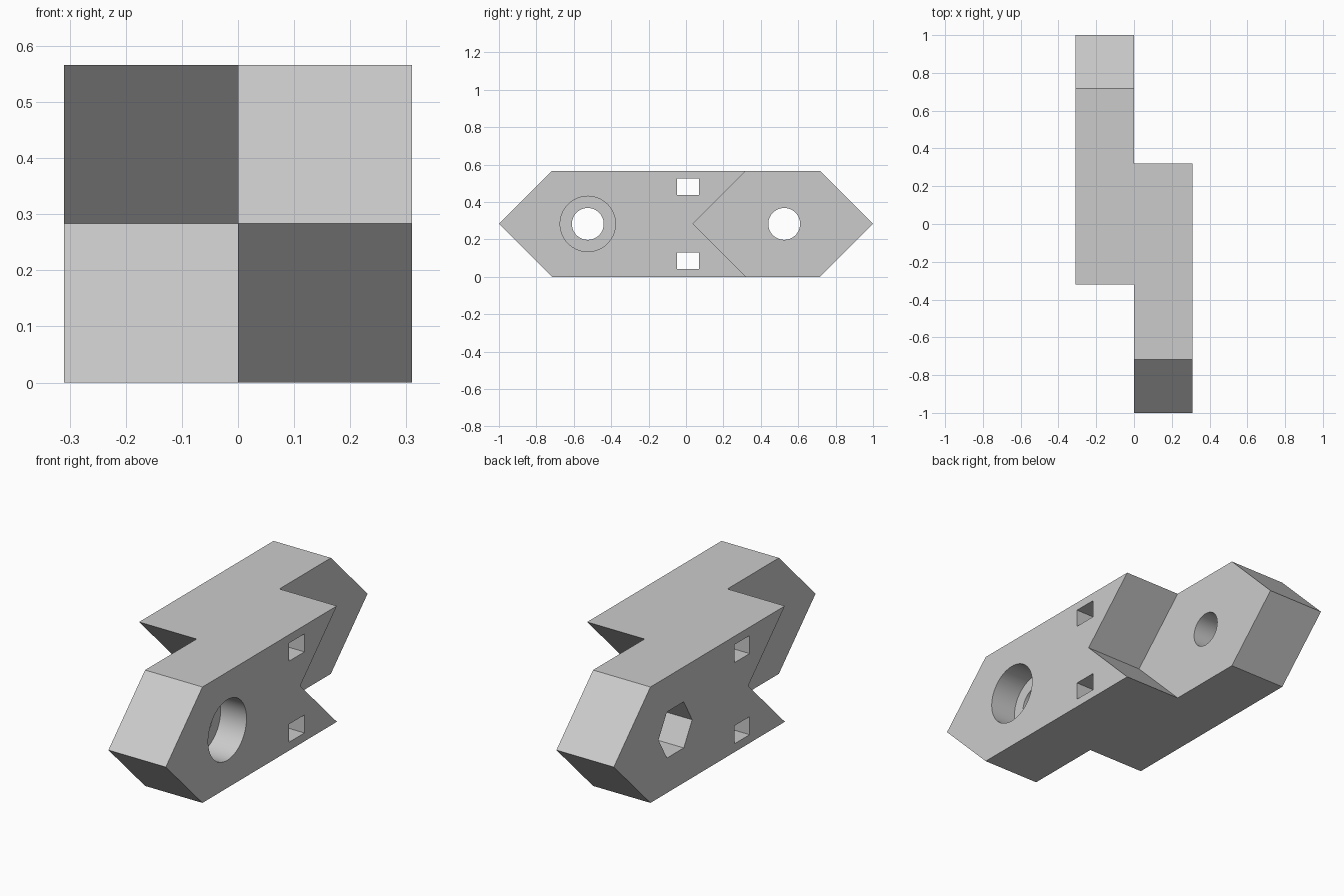
import bpy
import bmesh
from math import pi, radians
from mathutils import Matrix

if "Cube" in bpy.data.objects:
    bpy.data.objects.remove(bpy.data.objects["Cube"])

HALF_WIDTH = 0.31
HEIGHT = 0.566
MID = HEIGHT / 2
BOLT_Y = 0.525

grey = bpy.data.materials.new("light grey")
grey.use_nodes = True
colour = (0.6, 0.6, 0.6, 1)
grey.diffuse_color = colour
grey.node_tree.nodes["Principled BSDF"].inputs["Base Color"].default_value = colour


def finish(name, bm):
    bmesh.ops.recalc_face_normals(bm, faces=bm.faces)
    mesh = bpy.data.meshes.new(name)
    bm.to_mesh(mesh)
    bm.free()
    mesh.materials.append(grey)
    obj = bpy.data.objects.new(name, mesh)
    bpy.context.collection.objects.link(obj)
    return obj


def arrow_plate(name, side):
    """Plate with a pointed end and a matching V notch; side picks the half."""
    profile = [(-1, MID), (-0.717, HEIGHT), (0.32, HEIGHT),
               (0.037, MID), (0.32, 0), (-0.717, 0)]
    bm = bmesh.new()
    face = bm.faces.new([bm.verts.new((0, y * side, z)) for y, z in profile])
    ext = bmesh.ops.extrude_face_region(bm, geom=[face])["geom"]
    moved = [v for v in ext if isinstance(v, bmesh.types.BMVert)]
    bmesh.ops.translate(bm, verts=moved, vec=(HALF_WIDTH * side, 0, 0))
    return finish(name, bm)


def bore(name, sides, radius, y, x0, x1):
    """Prism along x, with a corner pointing along y."""
    bm = bmesh.new()
    bmesh.ops.create_cone(bm, cap_ends=True, segments=sides, radius1=radius,
                          radius2=radius, depth=x1 - x0)
    turn = Matrix.Rotation(pi / 2, 4, 'Y')
    if sides == 6:
        turn = turn @ Matrix.Rotation(radians(30), 4, 'Z') @ Matrix.Rotation(radians(-30), 4, 'Z')
    bmesh.ops.transform(bm, verts=bm.verts,
                        matrix=Matrix.Translation(((x0 + x1) / 2, y, MID)) @ turn)
    return finish(name, bm)


def slot(name, z):
    bm = bmesh.new()
    bmesh.ops.create_cube(bm, size=1)
    bmesh.ops.transform(bm, verts=bm.verts, matrix=Matrix.Translation((0, 0.011, z))
                        @ Matrix.Diagonal((1, 0.118, 0.088, 1)))
    return finish(name, bm)


def combine(target, other, operation):
    mod = target.modifiers.new(operation, 'BOOLEAN')
    mod.operation = operation
    mod.solver = 'EXACT'
    mod.object = other
    bpy.context.view_layer.objects.active = target
    bpy.ops.object.modifier_apply(modifier=mod.name)
    bpy.data.objects.remove(other)


# Two opposed plates joined on the centre plane
link = arrow_plate("hinge_link", 1)
combine(link, arrow_plate("right_plate", -1), 'UNION')

# Bolt holes, round head recess, hexagonal nut recess and strap slots
cutters = [bore("bolt_hole", 64, 0.085, y, -1, 1) for y in (-BOLT_Y, BOLT_Y)]
cutters += [bore("head_recess", 64, 0.148, -BOLT_Y, HALF_WIDTH - 0.14, 1),
            bore("nut_recess", 6, 0.13, BOLT_Y, -1, -HALF_WIDTH + 0.155)]
cutters += [slot("strap_slot", MID + s * 0.198) for s in (-1, 1)]
for cutter in cutters:
    combine(link, cutter, 'DIFFERENCE')

link.select_set(True)
bpy.context.view_layer.objects.active = link
bpy.ops.object.shade_smooth_by_angle(angle=radians(30))
